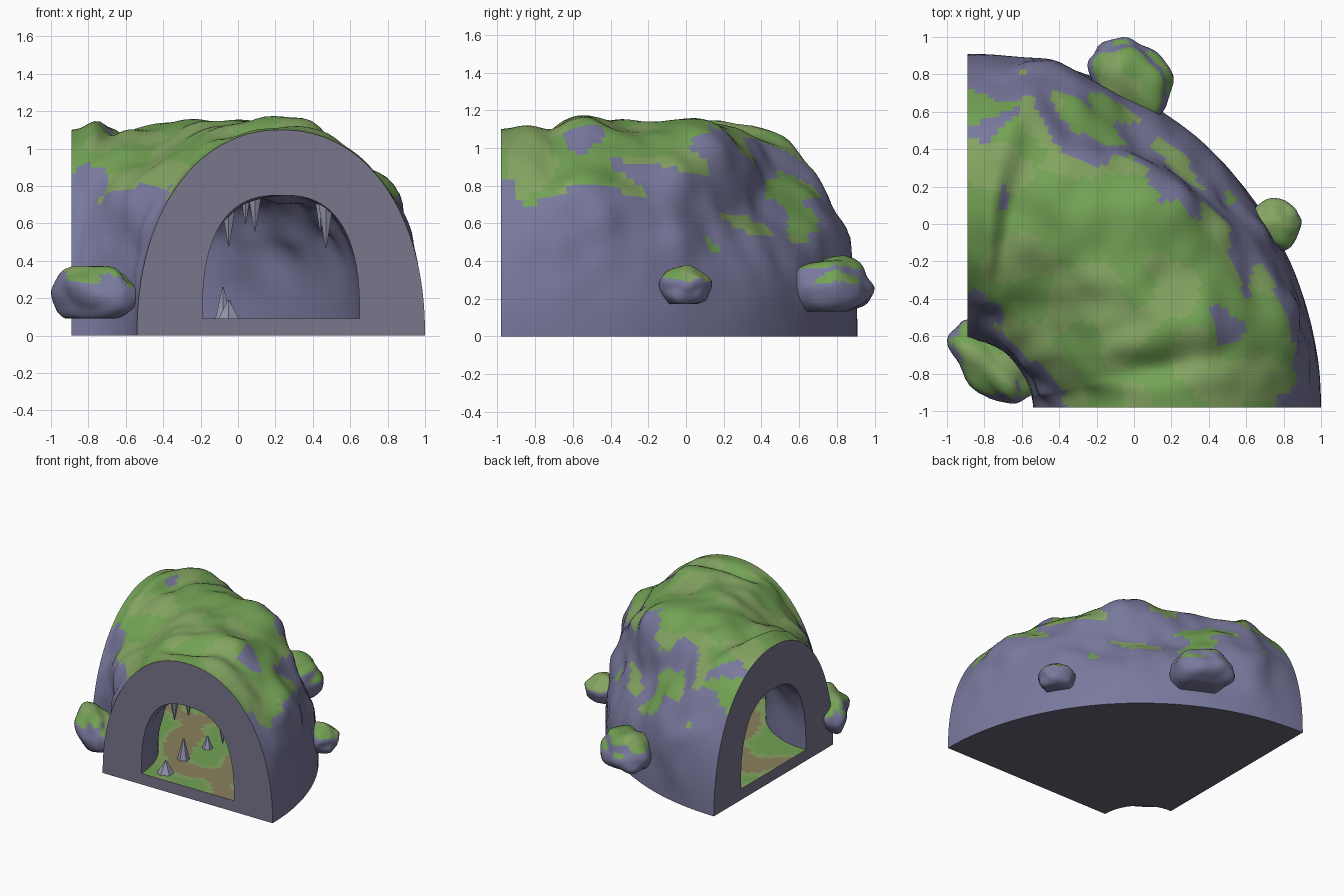
import bpy, bmesh, math
from mathutils import Vector, Matrix, noise

if "Cube" in bpy.data.objects:
    bpy.data.objects.remove(bpy.data.objects["Cube"])

CX, CY, R = -0.89, -0.98, 1.12      # pivot and centre-line radius of the bend
N, M, K = 64, 72, 20                # arch, sweep and floor divisions


def material(name, r, g, b):
    m = bpy.data.materials.new(name)
    m.diffuse_color = (r, g, b, 1)
    m.use_nodes = True
    m.node_tree.nodes["Principled BSDF"].inputs["Base Color"].default_value = m.diffuse_color
    return m


ROCK, MOSS, PALE, CUT, SOIL, BASE = MATS = [
    material("rock", 0.19, 0.19, 0.34), material("moss", 0.17, 0.36, 0.09),
    material("pale_moss", 0.23, 0.37, 0.12), material("cut_stone", 0.19, 0.18, 0.26),
    material("soil", 0.26, 0.22, 0.11), material("base_stone", 0.15, 0.13, 0.19)]
SPIKE = material("spike_stone", 0.30, 0.30, 0.42)

# Relief features: amount, arch position, sweep position, arch width, sweep width
BUMPS = [(0.10, 0.64, 0.50, 0.10, 0.13),     # crest over the outer wall
         (-0.13, 0.79, 0.56, 0.07, 0.14),    # cliff hollow below the crest
         (-0.06, 0.72, 0.30, 0.06, 0.06),    # gully, front side
         (-0.06, 0.70, 0.74, 0.07, 0.07),    # gully, left side
         (0.05, 0.80, 0.20, 0.12, 0.09),     # front shoulder
         (0.09, 0.90, 0.85, 0.08, 0.06),     # left shoulder
         (-0.07, 0.52, 0.13, 0.12, 0.05), (0.05, 0.52, 0.24, 0.12, 0.06),
         (0.06, 0.50, 0.93, 0.14, 0.04), (-0.04, 0.50, 0.86, 0.14, 0.04),
         (0.07, 0.16, 0.50, 0.14, 0.30)]     # swelling on the inner corner


def finish(name, bm, mats, angle=45):
    bmesh.ops.recalc_face_normals(bm, faces=bm.faces)
    me = bpy.data.meshes.new(name)
    bm.to_mesh(me)
    bm.free()
    for m in mats:
        me.materials.append(m)
    ob = bpy.data.objects.new(name, me)
    bpy.context.collection.objects.link(ob)
    bpy.ops.object.select_all(action='DESELECT')
    ob.select_set(True)
    bpy.context.view_layer.objects.active = ob
    bpy.ops.object.shade_smooth_by_angle(angle=math.radians(angle))
    return ob


def arch(u, half, height, n, z0):
    """Superellipse arch from the inner foot (u=0) to the outer foot (u=1)."""
    a = math.pi * (1 - u)
    c, s = math.cos(a), max(0, math.sin(a))
    return (math.copysign(abs(c) ** (2 / n), c) * half, z0 + s ** (2 / n) * height)


def place(off, z, t):
    a = t * math.pi / 2
    return Vector((CX + (R + off) * math.cos(a), CY + (R + off) * math.sin(a), z))


def swell(u, t, p):
    """Outward rock relief, fading to nothing at both mouths and at the foot."""
    v = 0.02 + 0.06 * noise.noise(p * 2.6 + Vector((3.1, 7.4, 1.7))) \
        + 0.03 * noise.noise(p * 6 + Vector((1.3, 0.2, 5.5)))
    for amt, u0, t0, su, st in BUMPS:
        v += amt * math.exp(-((u - u0) / su) ** 2 - ((t - t0) / st) ** 2)
    return v * min(1, 9 * t, 9 * (1 - t)) * min(1, 6 * u, 6 * (1 - u))


# Curved tunnel: rocky outside, hollow inside, flat cut ends
bm = bmesh.new()
outer, inner = [], []
for j in range(M + 1):
    t = j / M
    fade = min(1, 6 * t, 6 * (1 - t))
    o, n = [], []
    for i in range(N + 1):
        u = i / N
        x, z = arch(u, 0.77, 1.10, 2.15, 0)
        d = Vector((x / 0.77 ** 2, z / 1.1 ** 2)).normalized()
        v = swell(u, t, place(x, z, t))
        o.append(bm.verts.new(place(x + d.x * v, z + d.y * v, t)))
        x, z = arch(u, 0.42, 0.66, 2.6, 0.09)
        w = 1 + 0.10 * fade * min(1, 5 * u, 5 * (1 - u)) * noise.noise(place(x, z, t) * 4)
        n.append(bm.verts.new(place(x * w, 0.09 + (z - 0.09) * w, t)))
    for k in range(1, K):
        n.append(bm.verts.new(place(0.42 - 0.84 * k / K, 0.09, t)))
    outer.append(o)
    inner.append(n)


def face(verts, mat):
    bm.faces.new(verts).material_index = MATS.index(mat)


def mossy_face(verts):
    f = bm.faces.new(verts)
    f.normal_update()
    c = f.calc_center_median()
    up = abs(f.normal.z) + 0.4 * noise.noise(c * 3.5 + Vector((0, 2, 4)))
    mat = ROCK
    if up > 0.60 and c.z > 0.45:
        mat = PALE if noise.noise(c * 3 + Vector((9, 1, 0))) > 0.05 else MOSS
    f.material_index = MATS.index(mat)


L = N + K
for j in range(M):
    for i in range(N):
        mossy_face([outer[j][i], outer[j][i + 1], outer[j + 1][i + 1], outer[j + 1][i]])
    for i in range(L):
        q = [inner[j][i], inner[j + 1][i], inner[j + 1][(i + 1) % L], inner[j][(i + 1) % L]]
        g = noise.noise(q[0].co * 4)
        face(q, ROCK if i < N else SOIL if g > 0.15 else MOSS if g < -0.1 else PALE)
    face([outer[j][0], outer[j + 1][0], outer[j + 1][N], outer[j][N]], BASE)
for o, n in ((outer[0], inner[0]), (outer[M], inner[M])):
    for i in range(N):
        face([o[i], o[i + 1], n[i + 1], n[i]], CUT)
    face([o[0], o[N]] + n[N:] + [n[0]], CUT)
finish("cave_tunnel", bm, MATS)


# Boulders with mossy tops set against the outside walls
def boulder(name, loc, size, turn, seed):
    bm = bmesh.new()
    bmesh.ops.create_icosphere(bm, subdivisions=4, radius=1)
    for v in bm.verts:
        p = v.co.copy()
        v.co *= 1 + 0.22 * noise.noise(p * 1.5 + Vector((seed, seed, 0)))
        v.co.z = max(v.co.z, -0.8)
    m = Matrix.Translation(loc) @ Matrix.Rotation(math.radians(turn), 4, 'Z') @ Matrix.Diagonal((*size, 1))
    bm.transform(m)
    bm.normal_update()
    for f in bm.faces:
        c = f.calc_center_median()
        if f.normal.z + 0.3 * noise.noise(c * 6) > 0.5:
            f.material_index = 1 if noise.noise(c * 5) < 0.1 else 2
    finish(name, bm, [ROCK, MOSS, PALE], 50)


boulder("inner_boulder", (-0.765, -0.745, 0.22), (0.27, 0.15, 0.16), -45, 2)
boulder("back_boulder", (-0.02, 0.765, 0.26), (0.25, 0.20, 0.16), -50, 5)
boulder("side_boulder", (0.745, -0.005, 0.26), (0.15, 0.13, 0.11), 0, 8)


# Floor and ceiling spikes: x, y, base z, tip z, radius
def spike(name, x, y, z0, z1, r):
    bm = bmesh.new()
    bmesh.ops.create_cone(bm, cap_ends=True, segments=6, radius1=r, radius2=0.004, depth=abs(z1 - z0))
    if z1 < z0:
        bmesh.ops.rotate(bm, verts=bm.verts, matrix=Matrix.Rotation(math.pi, 3, 'X'))
    bmesh.ops.translate(bm, verts=bm.verts, vec=(x, y, (z0 + z1) / 2))
    finish(name, bm, [SPIKE], 30)


for k, s in enumerate([(-0.05, -0.865, 0.19, 0.07), (-0.08, -0.59, 0.26, 0.05), (-0.045, -0.33, 0.19, 0.045)]):
    spike(f"stalagmite_{k + 1}", s[0], s[1], 0.08, s[2], s[3])
for k, s in enumerate([(-0.05, -0.75, 0.70, 0.48, 0.045), (0.04, -0.70, 0.75, 0.60, 0.03),
                       (0.09, -0.77, 0.75, 0.56, 0.04), (0.47, -0.87, 0.73, 0.47, 0.05),
                       (0.44, -0.80, 0.74, 0.56, 0.035)]):
    spike(f"stalactite_{k + 1}", *s)
